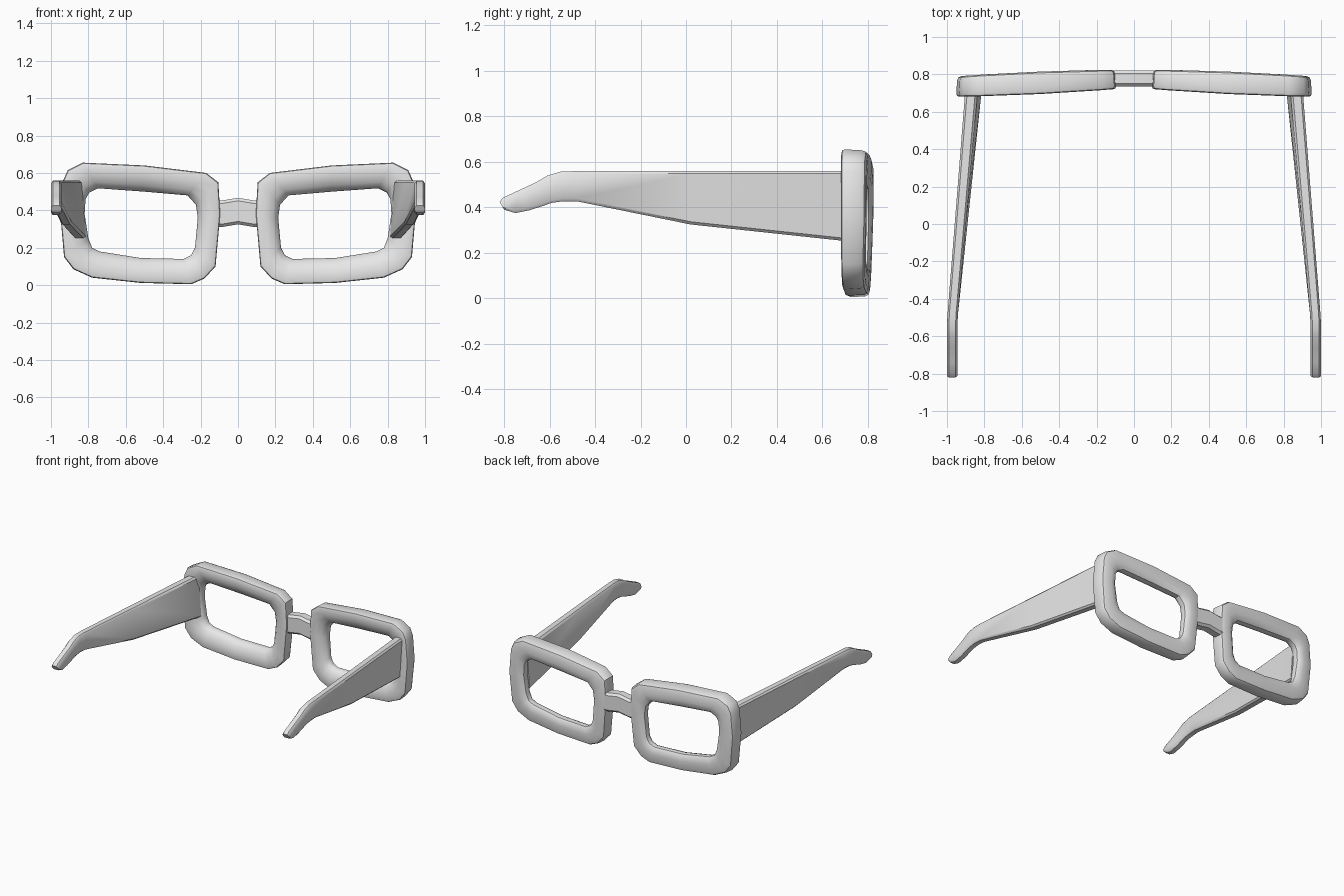
import bpy
import bmesh
import math

cube = bpy.data.objects.get("Cube")
if cube:
    bpy.data.objects.remove(cube)

grey = bpy.data.materials.new("plain grey")
grey.use_nodes = True
grey.diffuse_color = (0.8, 0.8, 0.8, 1)
grey.node_tree.nodes["Principled BSDF"].inputs["Base Color"].default_value = (0.8, 0.8, 0.8, 1)


def loft(name, rings, loop=False, mirror=True, angle=40):
    """Skin a run of equal rings; loop joins the last to the first, otherwise cap the ends."""
    bm = bmesh.new()
    rows = [[bm.verts.new(p) for p in ring] for ring in rings]
    n = len(rows[0])
    for i in range(len(rows) if loop else len(rows) - 1):
        a, b = rows[i], rows[(i + 1) % len(rows)]
        for j in range(n):
            k = (j + 1) % n
            bm.faces.new((a[j], a[k], b[k], b[j]))
    if not loop:
        bm.faces.new(rows[0])
        bm.faces.new(rows[-1])
    bmesh.ops.recalc_face_normals(bm, faces=bm.faces)
    mesh = bpy.data.meshes.new(name)
    bm.to_mesh(mesh)
    bm.free()
    mesh.materials.append(grey)
    obj = bpy.data.objects.new(name, mesh)
    bpy.context.collection.objects.link(obj)
    if mirror:
        obj.modifiers.new("Mirror", "MIRROR").use_mirror_merge = False
    bpy.ops.object.select_all(action="DESELECT")
    obj.select_set(True)
    bpy.context.view_layer.objects.active = obj
    bpy.ops.object.shade_smooth_by_angle(angle=math.radians(angle))
    return obj


def depth(x, z, f):
    """Depth in the gently curved frame: f = 0 wearer's side, f = 1 outer side."""
    back = 0.73 - 0.09 * x + 0.04 * x * x + 0.012 * max(0, 0.3 - z)
    front = 0.825 - 0.04 * x * x - 0.05 * max(0, 0.3 - z)
    return back + (front - back) * f


# Rims: outer and inner outlines blended through a rounded section
outer = [(.17, .60), (.5, .64), (.83, .655), (.91, .615), (.935, .56),
         (.95, .38), (.93, .15), (.88, .085), (.78, .04), (.52, .012),
         (.25, .005), (.18, .035), (.12, .10), (.095, .38), (.105, .55)]
inner = [(.27, .48), (.5, .50), (.75, .518), (.795, .495), (.815, .46),
         (.82, .38), (.80, .25), (.78, .20), (.74, .18), (.52, .145),
         (.29, .14), (.25, .16), (.23, .20), (.215, .36), (.225, .43)]
section = [(0, .15), (.03, .04), (.12, 0), (.45, .02), (.75, .17), (.95, .4),
           (1, .6), (.97, .82), (.82, .96), (.6, 1), (.22, 1), (.08, .94), (.03, .8)]
rings = []
for (ox, oz), (ix, iz) in zip(outer, inner):
    ring = []
    for t, f in section:
        x, z = ox + (ix - ox) * t, oz + (iz - oz) * t
        ring.append((x, depth(x, z, f), z))
    rings.append(ring)
loft("rims", rings, loop=True)


def rounded(lo, hi, c):
    """Corner-cut rectangle as (u, v) pairs."""
    (a, b), (d, e) = lo, hi
    return [(a + c, b), (d - c, b), (d, b + c), (d, e - c),
            (d - c, e), (a + c, e), (a, e - c), (a, b + c)]


# Bridge: slightly arched bar between the rims
rings = []
for x in (-.16, -.09, 0, .09, .16):
    rise = .015 * max(0, 1 - abs(x) / .09)
    box = rounded((.735, .31 + rise), (.82, .452 + rise), .016)
    rings.append([(x, y, z) for y, z in box])
loft("bridge", rings, mirror=False)

# Temples: tapering arms with a hooked tip; (top y, top z, bottom y, bottom z)
stations = [(.72, .56, .72, .25), (.02, .56, .02, .325), (-.48, .56, -.48, .427),
            (-.55, .557, -.54, .427), (-.61, .54, -.59, .42), (-.66, .51, -.64, .403),
            (-.74, .473, -.69, .387), (-.805, .443, -.75, .375), (-.82, .425, -.80, .39)]
rings = []
for ty, tz, by, bz in stations:
    s = min(1, max(-.05, (.69 - ty) / 1.21))
    height = tz - bz
    cut = min(.012 / height, .3)
    out, wide = .905 + .095 * s, .067 - .012 * s
    ring = []
    for u, v in ((.18, 0), (.82, 0), (1, cut), (1, 1 - cut),
                 (.82, 1), (.18, 1), (0, 1 - cut), (0, cut)):
        lean = .022 * (1 - s) * (1 - v)
        ring.append((out - wide * u - lean, by + (ty - by) * v, bz + height * v))
    rings.append(ring)
loft("temples", rings)
